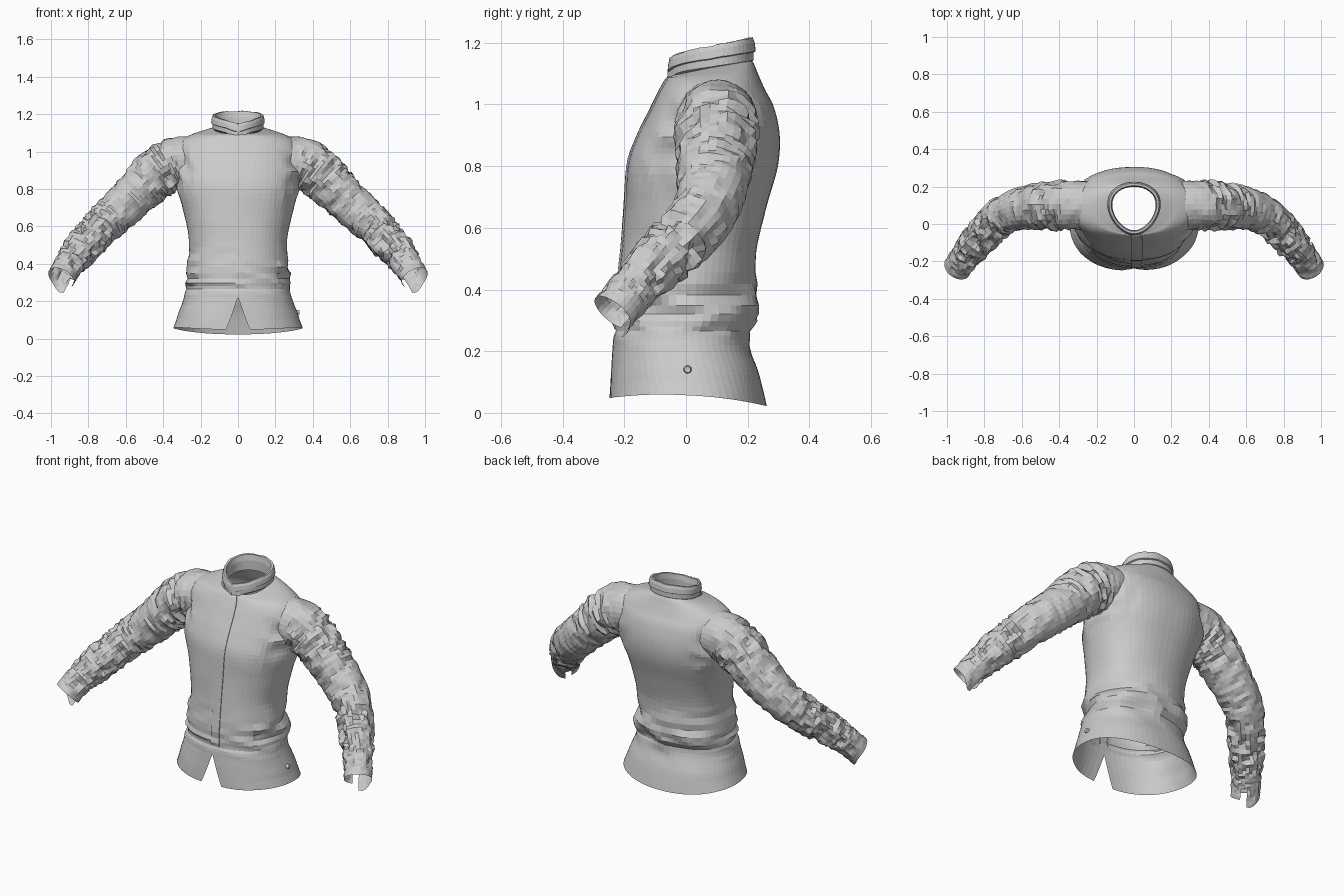
import bpy, bmesh, math
from mathutils import Vector, noise

if "Cube" in bpy.data.objects:
    bpy.data.objects.remove(bpy.data.objects["Cube"])

cloth = bpy.data.materials.new("light grey cloth")
cloth.use_nodes = True
GREY = (0.6, 0.6, 0.6, 1)
cloth.diffuse_color = GREY
cloth.node_tree.nodes["Principled BSDF"].inputs["Base Color"].default_value = GREY


def spline(rows, t):
    """Smooth interpolation through rows of values, t from 0 to 1."""
    f = t * (len(rows) - 1)
    i = min(int(f), len(rows) - 2)
    f -= i
    quad = [rows[max(0, min(len(rows) - 1, i + k))] for k in (-1, 0, 1, 2)]
    return [b + 0.5 * f * (c - a + f * (2*a - 5*b + 4*c - d + f * (3*(b - c) + d - a)))
            for a, b, c, d in zip(*quad)]


def loft(name, rings, skip=lambda row, col: False):
    """Skin a list of open point rings; seams that touch are welded."""
    bm = bmesh.new()
    grid = [[bm.verts.new(p) for p in ring] for ring in rings]
    for j in range(len(grid) - 1):
        for i in range(len(grid[0]) - 1):
            if not skip(j, i):
                bm.faces.new((grid[j][i], grid[j][i+1], grid[j+1][i+1], grid[j+1][i]))
    bmesh.ops.remove_doubles(bm, verts=bm.verts[:], dist=0.0005)
    bmesh.ops.recalc_face_normals(bm, faces=bm.faces[:])
    mesh = bpy.data.meshes.new(name)
    bm.to_mesh(mesh)
    bm.free()
    mesh.materials.append(cloth)
    obj = bpy.data.objects.new(name, mesh)
    bpy.context.collection.objects.link(obj)
    return obj


def bump(v, centre, width):
    return math.exp(-((v - centre) / width) ** 2)


def crease(p, sx, sy, sz):
    """Ridged noise for cloth folds, roughly -0.5 to 0.5."""
    return 0.5 - 2 * abs(noise.noise(Vector((p[0]*sx, p[1]*sy, p[2]*sz))))


# Torso sections: height, half width, front y, back y, tilt
TORSO = [
    (0.035, 0.345, -0.25, 0.26, -0.05), (0.13, 0.32, -0.245, 0.235, 0),
    (0.23, 0.285, -0.235, 0.205, 0), (0.32, 0.275, -0.23, 0.225, 0),
    (0.50, 0.262, -0.21, 0.225, 0), (0.65, 0.285, -0.20, 0.257, 0),
    (0.80, 0.325, -0.19, 0.297, 0), (0.90, 0.335, -0.155, 0.305, 0),
    (0.99, 0.335, -0.11, 0.285, 0), (1.05, 0.315, -0.08, 0.255, 0),
    (1.09, 0.25, -0.062, 0.235, 0.05), (1.11, 0.18, -0.052, 0.222, 0.15),
    (1.12, 0.13, -0.045, 0.212, 0.2)]


def torso_point(t, th, lift=0):
    z, w, yf, yb, tilt = spline(TORSO, t)
    s, c = math.sin(th), math.cos(th)
    x = math.copysign(abs(s) ** 0.88, s) * w
    half = (yb - yf) / 2
    dy = -math.copysign(abs(c) ** 0.88, c) * half
    p = Vector((x, (yf + yb) / 2 + dy, z + tilt * dy))
    if z < 0.1:                                   # hem rises at the sides
        p.z += 0.022 * s * s * (0.1 - z) / 0.065
    # folds at the lower back and flanks, and around the armpits
    low = bump(z, 0.35, 0.1) * (0.35 + 0.65 * (c < 0.6))
    pit = bump(abs(x), 0.3, 0.07) * bump(z, 0.88, 0.14)
    amount = 0.03 * low * crease(p, 4, 4, 14) + 0.02 * pit * crease(p, 13, 5, 9)
    amount += 0.004 * noise.noise(p * 6) - 0.008 * bump(z, 0.27, 0.015)
    return p + Vector((s, -c, 0)) * (amount + lift)


ROWS, COLS = 64, 60
body = []
for j in range(ROWS + 1):
    t = j / ROWS
    z = spline(TORSO, t)[0]
    gap = max(0, 0.22 - z) * 0.8                   # front vent widening to the hem
    body.append([torso_point(t, gap + (2*math.pi - 2*gap) * i / COLS)
                 for i in range(COLS + 1)])
loft("jacket_body", body)

# Front placket, following the chest
loft("front_placket", [[torso_point(0.21 + 0.77 * j / 40, a, 0.005 if 0 < k < 4 else -0.004)
                        for k, a in enumerate((-0.03, -0.03, 0.04, 0.11, 0.11))]
                       for j in range(41)])

# Collar: tilted band, turned over at the top into an inner lining
COLLAR = [(0, -0.004), (0.1, 0.006), (0.42, 0.006), (0.46, 0.013), (0.8, 0.01),
          (1, 0.004), (1.0, -0.008), (0.6, -0.014), (-0.1, -0.014)]
bands = []
for h, out in COLLAR:
    ring = []
    for i in range(49):
        th = 2 * math.pi * i / 48
        s, c = math.sin(th), math.cos(th)
        point = bump(math.remainder(th, 2 * math.pi), 0, 0.45)
        x = (0.128 + out) * s * (1 - 0.18 * c)
        y = 0.083 - (0.13 + out) * c
        base = 1.115 - 0.02 * c - 0.025 * point
        top = 1.19 - 0.027 * c - 0.012 * point + 0.006 * noise.noise(Vector((x, y, 0)) * 22)
        ring.append((x, y, base + h * (top - base)))
    bands.append(ring)
loft("collar", bands)
# Overlapping collar tab at the throat
loft("collar_tab", [[(x, -0.062 + abs(x) * 0.35 + 0.004 * k, z - 0.25 * abs(x - 0.01))
                     for x in (-0.02, 0.0, 0.02, 0.045)]
                    for k, z in enumerate((1.085, 1.12, 1.155))])

# Sleeve path: x, y, z, radius across, radius along the front
SLEEVE = [
    (0.25, 0.10, 0.955, 0.125, 0.13), (0.34, 0.10, 0.94, 0.135, 0.13),
    (0.43, 0.098, 0.885, 0.13, 0.125), (0.52, 0.093, 0.80, 0.12, 0.12),
    (0.61, 0.08, 0.71, 0.112, 0.11), (0.70, 0.045, 0.63, 0.105, 0.10),
    (0.78, -0.03, 0.545, 0.095, 0.09), (0.86, -0.12, 0.455, 0.085, 0.08),
    (0.91, -0.185, 0.385, 0.074, 0.072), (0.945, -0.235, 0.325, 0.076, 0.076)]


def sleeve(name, side):
    rows, cols = 60, 28
    rings = []
    for j in range(rows + 1):
        t = j / rows
        x, y, z, across, deep = spline(SLEEVE, t)
        ahead = Vector(spline(SLEEVE, min(1, t + 0.02))[:3])
        behind = Vector(spline(SLEEVE, max(0, t - 0.02))[:3])
        along = (ahead - behind).normalized()
        up = along.cross(Vector((0, 1, 0))).normalized()
        up = -up if up.z < 0 else up
        front = along.cross(up)
        strength = 0.012 + 0.02 * bump(t, 0.2, 0.12) + 0.022 * bump(t, 0.72, 0.13)
        strength *= min(1, 12 * (1 - t)) * min(1, 5 * t)
        ring = []
        for i in range(cols + 1):
            u = 2 * math.pi * i / cols - 2.3      # seam lies under the wrist
            ray = up * math.cos(u) * across + front * math.sin(u) * deep
            q = (math.cos(u) * 1.3 + side * 3, math.sin(u) * 1.3, t * 22 + math.cos(u + 1))
            fold = strength * crease(q, 1, 1, 1)
            p = Vector((x, y, z)) + ray + ray.normalized() * fold
            if t > 0.9:                           # drooping cuff corner beside the slit
                p += along * 0.04 * bump(i, 1, 3) * (t - 0.9) * 10
            ring.append((p.x * side, p.y, p.z))
        rings.append(ring)
    return loft(name, rings, lambda row, col: row > rows - 6 and col > cols - 3)


sleeve("left_sleeve", 1)
sleeve("right_sleeve", -1)

# Snap button on the left hip
bm = bmesh.new()
bmesh.ops.create_cone(bm, cap_ends=True, segments=12, radius1=0.014, radius2=0.01, depth=0.016)
mesh = bpy.data.meshes.new("hip_button")
bm.to_mesh(mesh)
bm.free()
mesh.materials.append(cloth)
button = bpy.data.objects.new("hip_button", mesh)
button.location = (0.322, 0.005, 0.14)
button.rotation_euler = (0, math.pi / 2, 0)
bpy.context.collection.objects.link(button)
